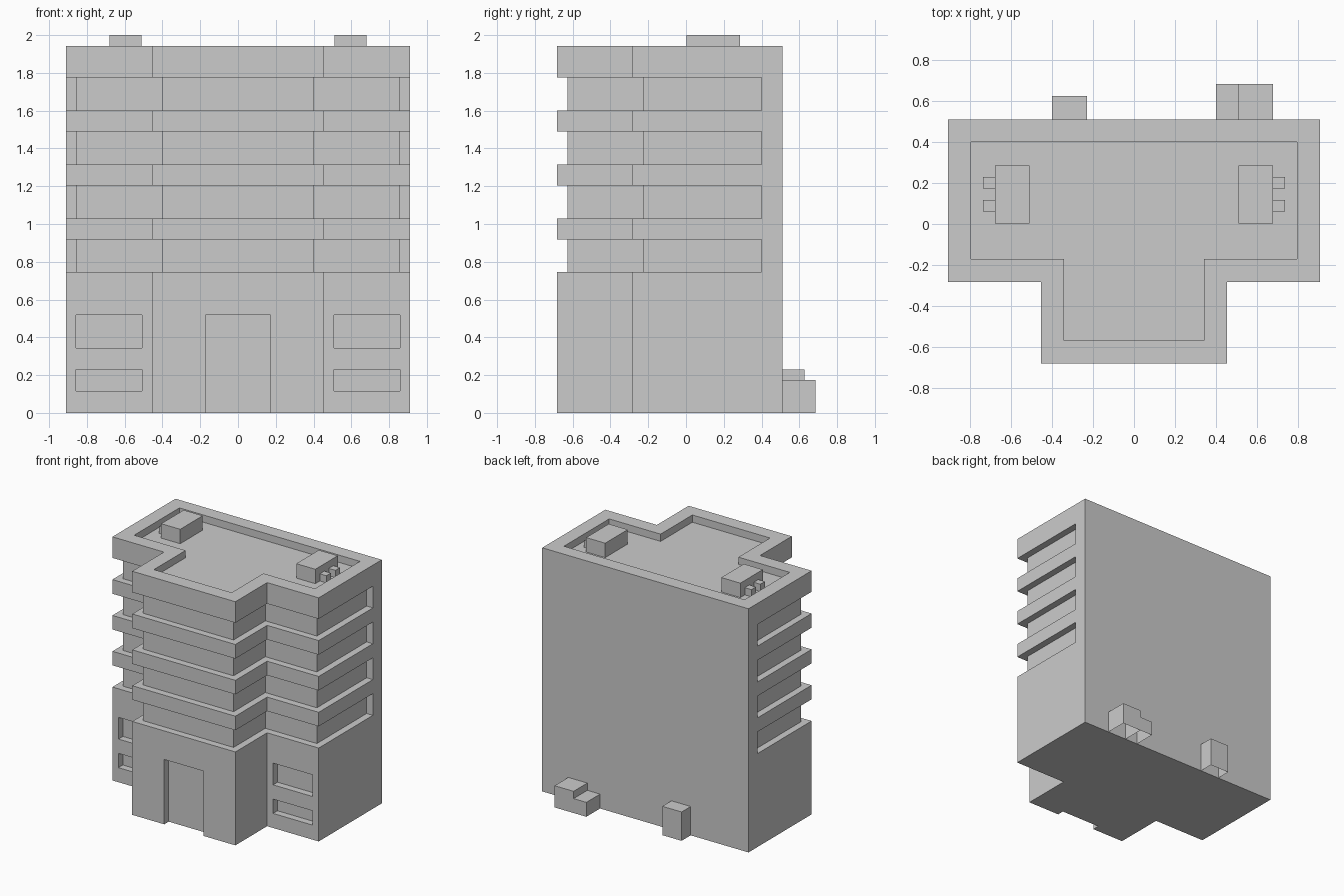
import bpy, bmesh

if "Cube" in bpy.data.objects:
    bpy.data.objects.remove(bpy.data.objects["Cube"])


def add_prism(bm, pts, lo, hi, axis='z', bottom=True):
    """Extrude a plan (axis z) or front elevation (axis y) outline from lo to hi."""
    def ring(d):
        return [bm.verts.new((u, v, d) if axis == 'z' else (u, d, v)) for u, v in pts]
    a, b = ring(lo), ring(hi)
    if bottom:
        bm.faces.new(a[::-1])
    bm.faces.new(b)
    n = len(pts)
    for i in range(n):
        j = (i + 1) % n
        bm.faces.new((a[i], a[j], b[j], b[i]))


def rect(x0, x1, y0, y1):
    return [(x0, y0), (x1, y0), (x1, y1), (x0, y1)]


def tee(w, s, back, mid, front):
    """T-shaped plan: wing half width, stem half width, three y levels."""
    return [(-w, back), (-w, mid), (-s, mid), (-s, front),
            (s, front), (s, mid), (w, mid), (w, back)]


def finish(bm, name):
    bmesh.ops.recalc_face_normals(bm, faces=bm.faces)
    me = bpy.data.meshes.new(name)
    bm.to_mesh(me)
    bm.free()
    ob = bpy.data.objects.new(name, me)
    bpy.context.collection.objects.link(ob)
    return ob


def prism(name, *args, **kw):
    bm = bmesh.new()
    add_prism(bm, *args, **kw)
    return finish(bm, name)


FLOOR = 1.885

# main tower
tower = prism("tower", tee(0.91, 0.455, 0.512, -0.283, -0.683), 0, 1.943)

# all recesses as one cutter
bm = bmesh.new()
band = tee(0.855, 0.40, 0.40, -0.227, -0.627) + [(1, 0.40), (1, -0.9), (-1, -0.9), (-1, 0.40)]
for z0, z1 in ((0.745, 0.918), (1.03, 1.204), (1.316, 1.489), (1.602, 1.775)):
    add_prism(bm, band, z0, z1)                                   # window bands
add_prism(bm, tee(0.797, 0.343, 0.40, -0.17, -0.57), FLOOR, 2.1)   # roof well
add_prism(bm, rect(-0.173, 0.173, -0.9, -0.627), -0.1, 0.517)      # doorway
for x0, x1 in ((0.508, 0.857), (-0.857, -0.508)):
    for z0, z1 in ((0.116, 0.23), (0.344, 0.517)):
        add_prism(bm, rect(x0, x1, -0.5, -0.227), z0, z1)         # lower windows
cutter = finish(bm, "recess_cutter")
cutter.hide_render = True

mod = tower.modifiers.new("recesses", 'BOOLEAN')
mod.operation = 'DIFFERENCE'
mod.solver = 'EXACT'
mod.object = cutter
bpy.context.view_layer.objects.active = tower
bpy.ops.object.modifier_apply(modifier=mod.name)
bpy.data.objects.remove(cutter)

# rooftop housings with small vents, one each side
for side, s in (("right", 1), ("left", -1)):
    prism("roof_housing_" + side, rect(s * 0.512, s * 0.68, 0.003, 0.287), FLOOR, 2.0)
    for i, y in enumerate((0.06, 0.173)):
        prism(f"roof_vent_{side}_{i + 1}", rect(s * 0.68, s * 0.738, y, y + 0.057), FLOOR, 1.942)

# utility boxes on the back wall, open underneath
prism("utility_box_tall", rect(-0.40, -0.23, 0.512, 0.627), 0, 0.23, bottom=False)
prism("utility_box_large", rect(0.512, 0.68, 0.512, 0.685), 0, 0.173, bottom=False)
prism("utility_box_low", rect(0.40, 0.512, 0.512, 0.685), 0, 0.115, bottom=False)
